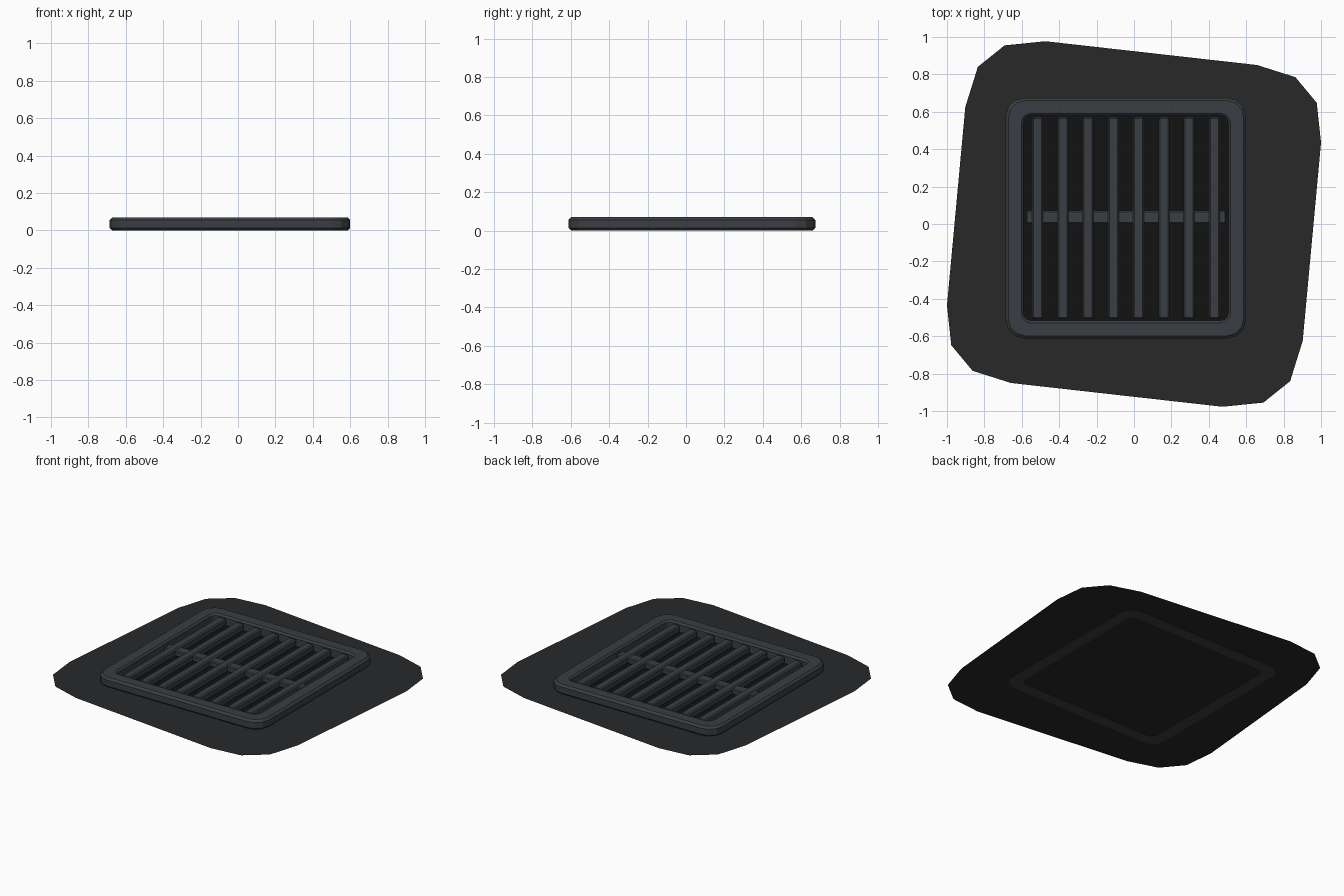
import bpy, bmesh, math

if "Cube" in bpy.data.objects:
    bpy.data.objects.remove(bpy.data.objects["Cube"])

CX, CY = -0.043, 0.031      # centre of the grate


def material(name, rgb):
    m = bpy.data.materials.new(name)
    m.diffuse_color = (*rgb, 1)
    m.use_nodes = True
    m.node_tree.nodes["Principled BSDF"].inputs["Base Color"].default_value = m.diffuse_color
    return m


iron = material("iron", (0.042, 0.048, 0.054))
asphalt = material("asphalt", (0.021, 0.022, 0.023))
black = material("black", (0.006, 0.006, 0.006))


def finish(name, bm, mat):
    bmesh.ops.recalc_face_normals(bm, faces=bm.faces)
    me = bpy.data.meshes.new(name)
    bm.to_mesh(me)
    bm.free()
    me.materials.append(mat)
    ob = bpy.data.objects.new(name, me)
    bpy.context.collection.objects.link(ob)
    return ob


def rounded_square(half, r, n=3):
    pts = []
    for k, (sx, sy) in enumerate(((1, 1), (-1, 1), (-1, -1), (1, -1))):
        for i in range(n + 1):
            a = math.pi / 2 * (k + i / n)
            pts.append((CX + sx * (half - r) + r * math.cos(a),
                        CY + sy * (half - r) + r * math.sin(a)))
    return pts


def flat(name, pts, z, mat):
    bm = bmesh.new()
    f = bm.faces.new([bm.verts.new((x, y, z)) for x, y in pts])
    ob = finish(name, bm, mat)
    if ob.data.polygons[0].normal.z < 0:
        ob.data.flip_normals()
    return ob


def bar(name, x, y, z, sx, sy, sz, bevel):
    bm = bmesh.new()
    bmesh.ops.create_cube(bm, size=1)
    for v in bm.verts:
        v.co = (x + v.co.x * sx, y + v.co.y * sy, z + v.co.z * sz)
    bmesh.ops.bevel(bm, geom=bm.edges[:], offset=bevel, segments=1, affect='EDGES')
    return finish(name, bm, iron)


# ground patch: half outline, repeated by a half turn
half = [(-0.835, 0.84), (-0.692, 0.955), (-0.473, 0.977), (0.658, 0.85),
        (0.863, 0.785), (0.977, 0.648), (1.0, 0.435), (0.902, -0.625)]
flat("ground_patch", half + [(-x, -y) for x, y in half], 0.002, asphalt)

# dark floor under the bars
flat("drain_floor", rounded_square(0.55, 0.04), 0.006, black)

# frame: bevelled section swept round a rounded square
section = [(0.629, 0.09, 0.0), (0.643, 0.10, 0.014), (0.643, 0.10, 0.056),
           (0.629, 0.09, 0.07), (0.559, 0.05, 0.07), (0.547, 0.04, 0.058),
           (0.547, 0.04, 0.0)]
bm = bmesh.new()
loops = [[bm.verts.new((x, y, z)) for x, y in rounded_square(h, r)]
         for h, r, z in section]
for a, b in zip(loops, loops[1:] + loops[:1]):
    for i in range(len(a)):
        j = (i + 1) % len(a)
        bm.faces.new((a[i], a[j], b[j], b[i]))
finish("grate_frame", bm, iron)

# long bars and the cross bar beneath them
for i in range(8):
    bar(f"grate_bar_{i + 1}", CX + (i - 3.5) * 0.135, CY, 0.035, 0.058, 1.08, 0.05, 0.008)
bar("cross_bar", CX, 0.036, 0.032, 1.07, 0.07, 0.04, 0.006)
